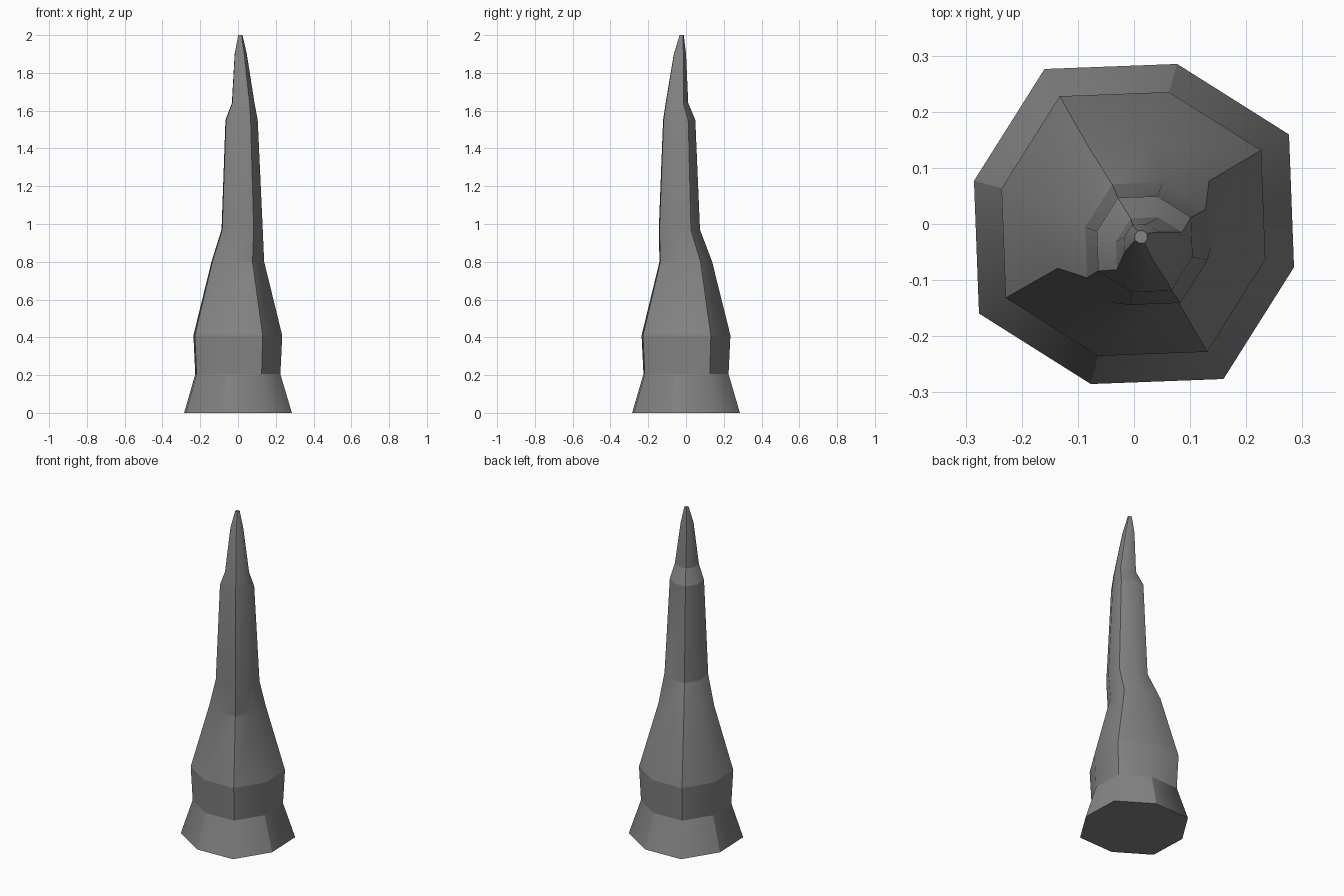
import bpy, bmesh, math

if "Cube" in bpy.data.objects:
    bpy.data.objects.remove(bpy.data.objects["Cube"])

# Spire cross-sections: (height, centre x, centre y, corner radius)
SECTIONS = [
    (0.00, 0.0, 0.0, 0.319),
    (0.205, -0.001, 0.0, 0.252),
    (0.41, -0.001, 0.0, 0.263),
    (0.80, -0.001, -0.001, 0.156),
    (0.97, 0.022, -0.035, 0.122),
    (1.55, 0.019, -0.036, 0.0955),
    (1.64, 0.0275, -0.048, 0.067),
    (1.90, 0.0145, -0.032, 0.036),
    (2.00, 0.0125, -0.023, 0.0125),
]
HARD_HEIGHTS = (0.0, 0.205, 0.41, 2.0)


def ring(bm, z, cx, cy, r):
    """Slightly irregular octagon: long corners alternate with shorter ones."""
    verts = []
    for i in range(8):
        a = math.radians(90 * (i // 2) + (74.9 if i % 2 else 30))
        rad = r * (0.926 if i % 2 else 1.0)
        verts.append(bm.verts.new((cx + rad * math.cos(a), cy + rad * math.sin(a), z)))
    return verts


bm = bmesh.new()
rings = [ring(bm, *s) for s in SECTIONS]

# Side walls, base and tip
for lo, hi in zip(rings, rings[1:]):
    for i in range(8):
        j = (i + 1) % 8
        bm.faces.new((lo[i], lo[j], hi[j], hi[i]))
bm.faces.new(rings[0][::-1])
bm.faces.new(rings[-1])
bm.normal_update()

for f in bm.faces:
    f.smooth = True

# Hard bands at the base and wherever the outline kinks
for e in bm.edges:
    a, b = e.verts
    if abs(a.co.z - b.co.z) < 1e-5:
        banded = any(abs(a.co.z - h) < 1e-3 for h in HARD_HEIGHTS)
        e.smooth = not (banded or e.calc_face_angle(0) > math.radians(14))

# Hard uprights: the skirt creases at short corners, the rest at long corners
for level, (lo, hi) in enumerate(zip(rings, rings[1:])):
    for i in range(8):
        hard = (i % 2 == 1) if level == 0 else (i % 2 == 0)
        bm.edges.get((lo[i], hi[i])).smooth = not hard

mesh = bpy.data.meshes.new("rock_spire")
bm.to_mesh(mesh)
bm.free()
spire = bpy.data.objects.new("rock_spire", mesh)
bpy.context.collection.objects.link(spire)

# Dark grey stone
stone = bpy.data.materials.new("dark_stone")
stone.diffuse_color = (0.23, 0.23, 0.23, 1.0)
stone.use_nodes = True
stone.node_tree.nodes["Principled BSDF"].inputs["Base Color"].default_value = stone.diffuse_color
mesh.materials.append(stone)
